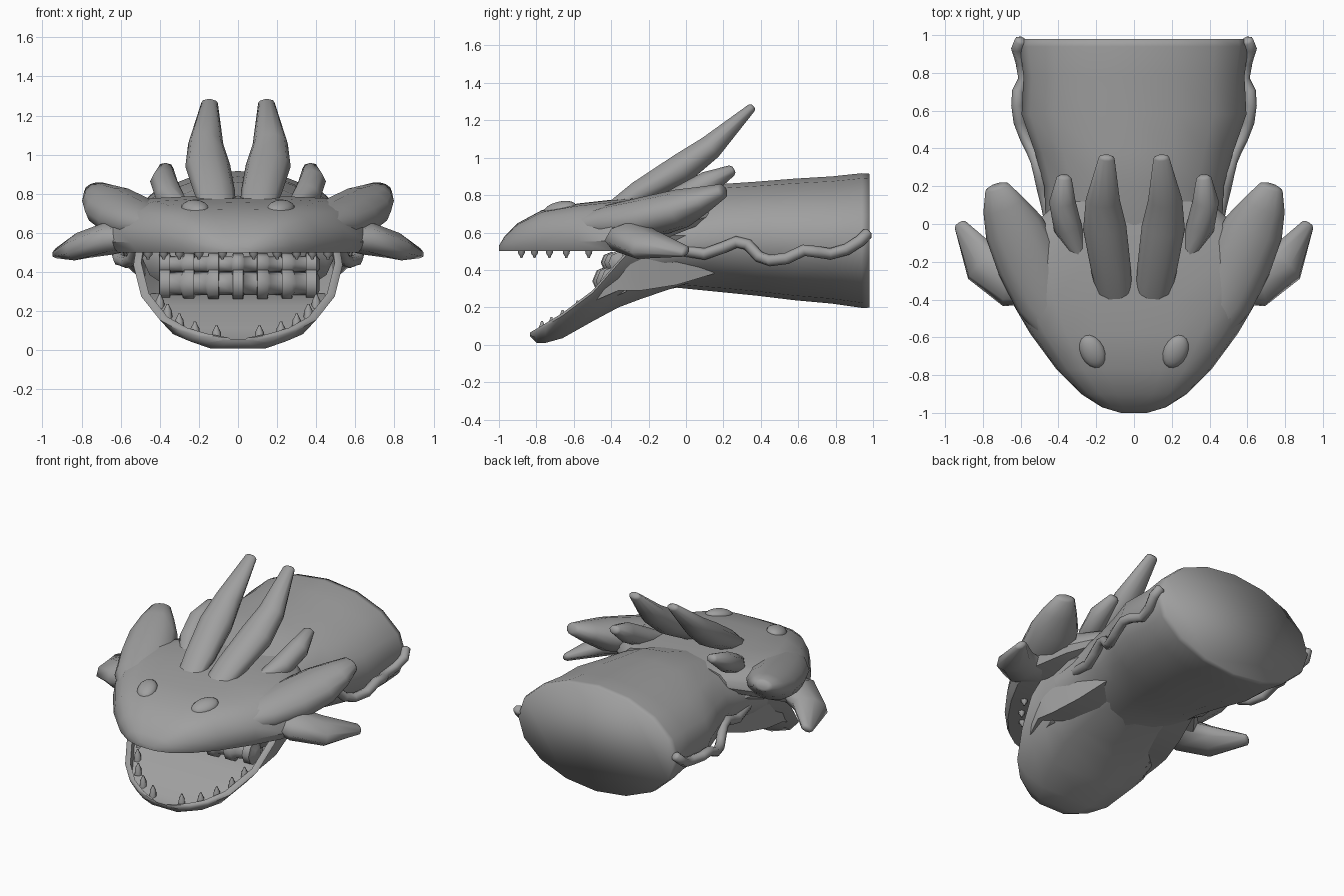
import bpy, bmesh, math
from mathutils import Vector

cube = bpy.data.objects.get("Cube")
if cube:
    bpy.data.objects.remove(cube, do_unlink=True)

grey = bpy.data.materials.new("stone_grey")
grey.use_nodes = True
GREY = (0.35, 0.35, 0.35, 1)
grey.diffuse_color = GREY
grey.node_tree.nodes["Principled BSDF"].inputs["Base Color"].default_value = GREY


def finish(name, bm, angle=40):
    bmesh.ops.recalc_face_normals(bm, faces=bm.faces)
    mesh = bpy.data.meshes.new(name)
    bm.to_mesh(mesh)
    bm.free()
    mesh.materials.append(grey)
    obj = bpy.data.objects.new(name, mesh)
    bpy.context.collection.objects.link(obj)
    bpy.ops.object.select_all(action='DESELECT')
    obj.select_set(True)
    bpy.context.view_layer.objects.active = obj
    bpy.ops.object.shade_smooth_by_angle(angle=math.radians(angle))
    return obj


def loft(name, rings, angle=40):
    """Skin a list of equal rings of points and cap both ends."""
    bm = bmesh.new()
    loops = [[bm.verts.new(p) for p in ring] for ring in rings]
    n = len(loops[0])
    for a, b in zip(loops, loops[1:]):
        for i in range(n):
            j = (i + 1) % n
            bm.faces.new((a[i], a[j], b[j], b[i]))
    bm.faces.new(loops[0])
    bm.faces.new(loops[-1])
    return finish(name, bm, angle)


def horn(name, stations, side, sign=1, sides=8):
    """Limb with a rounded tip: stations are (centre, half width, half thickness)."""
    pts = [Vector(c) for c, _, _ in stations]
    rings = []
    for k, (c, rw, rt) in enumerate(stations):
        tangent = (pts[min(k + 1, len(pts) - 1)] - pts[max(k - 1, 0)]).normalized()
        u = Vector(side)
        u = (u - tangent * u.dot(tangent)).normalized()
        v = tangent.cross(u)
        steps = [(0, 1)]
        if k == len(stations) - 1:
            steps.append((.012, .6))
        for ahead, scale in steps:
            ring = []
            for i in range(sides):
                a = 2 * math.pi * i / sides
                p = (pts[k] + tangent * ahead
                     + (u * rw * math.cos(a) + v * rt * math.sin(a)) * scale)
                ring.append((p.x * sign, p.y, p.z))
            rings.append(ring)
    return loft(name, rings, 70)


# Upper head: (y, half width, top z, lip z)
head = [(-1.0, .07, .53, .5), (-.97, .17, .58, .5), (-.9, .28, .65, .5),
        (-.77, .41, .72, .5), (-.58, .55, .755, .5), (-.4, .655, .775, .5),
        (-.2, .69, .79, .53), (-.03, .56, .79, .6), (.12, .4, .79, .66)]
profile = [(0, 1), (.35, .99), (.65, .95), (.86, .8), (.97, .5), (1, .2),
           (.94, 0), (.5, 0)]
profile += [(0, 0)] + [(-x, z) for x, z in reversed(profile[1:])]
loft("upper_head", [[(x * w, y, b + z * (t - b)) for x, z in profile]
                    for y, w, t, b in head])

# Neck: (y, half width, centre z, half height)
neck = [(-.34, .49, .47, .22), (-.2, .48, .51, .235), (-.05, .465, .54, .235),
        (.2, .475, .57, .29), (.38, .525, .567, .305), (.58, .595, .563, .325),
        (.78, .585, .56, .34), (.94, .605, .557, .36), (.98, .595, .556, .358)]
loft("neck", [[(w * math.cos(a), y, z + h * math.sin(a))
               for a in [math.pi * i / 8 for i in range(16)]]
              for y, w, z, h in neck], 180)

# Lower jaw with raised rim, its cheeks running up into the head:
# (y, half width, rim z, underside z)
jaw = [(-.835, .09, .065, .045), (-.8, .2, .085, .01), (-.75, .3, .115, .01),
       (-.66, .4, .17, .035), (-.5, .495, .29, .125), (-.36, .535, .45, .2),
       (-.24, .515, .58, .245), (-.05, .468, .6, .31), (.15, .41, .6, .37)]
rings = []
for y, w, t, b in jaw:
    floor = min(.29, max(t - .06, (t + b) / 2))
    floor = max(floor, b + .01)
    half = [(.48 * w, b), (.83 * w, b + .35 * (t - b)), (w, t - .015),
            (w - .01, t), (w - .04, t), (w - .055, floor)]
    ring = half + [(-x, z) for x, z in reversed(half)]
    rings.append([(x, y, z) for x, z in ring])
loft("lower_jaw", rings, 50)

# Throat rolls with raised ribs
for row, (z, r, y) in enumerate([(.34, .058, -.42), (.44, .04, -.4)]):
    stations = []
    for i in range(-3, 4):
        x = i * .125
        for dx, rr in ((-.03, r), (-.026, r * 1.4), (.026, r * 1.4), (.03, r)):
            stations.append(((x + dx, y + x * x * .3, z), rr, rr))
    horn(f"throat_roll_{row + 1}", stations, (0, 1, 0))


def tooth(name, x, y, z, height):
    direction = 1 if height > 0 else -1
    horn(name, [((x, y, z - .02 * direction), .025, .025),
                ((x, y, z + height * .5), .022, .02),
                ((x, y, z + height), .01, .01)], (1, 0, 0), sides=6)


for s, tag in ((1, "left"), (-1, "right")):
    # Swept-back lobe growing out of the rear corner of the head
    horn(tag + "_head_lobe", [((.36, -.6, .63), .1, .06), ((.47, -.4, .65), .16, .1),
                              ((.555, -.2, .68), .175, .115), ((.635, -.02, .73), .16, .105),
                              ((.69, .1, .78), .115, .07), ((.725, .195, .822), .065, .04)],
         (1, 0, 0), s, 12)
    # Cheek fin
    horn(tag + "_cheek_fin", [((.5, -.29, .59), .13, .07), ((.66, -.3, .572), .14, .085),
                              ((.8, -.21, .535), .12, .07), ((.92, -.005, .5), .04, .025)],
         (.3, 1, 0), s)
    # Crown spikes
    horn(tag + "_crown_spike", [((.1, -.4, .73), .09, .035), ((.12, -.25, .81), .105, .07),
                                ((.155, -.02, .945), .115, .085), ((.165, .13, 1.055), .09, .07),
                                ((.145, .35, 1.266), .042, .025)], (1, 0, 0), s, 10)
    horn(tag + "_small_spike", [((.29, -.16, .74), .04, .04), ((.35, -.02, .79), .075, .065),
                                ((.38, .12, .865), .07, .065), ((.37, .245, .932), .04, .03)],
         (1, 0, 0), s)

    # Eye
    bm = bmesh.new()
    bmesh.ops.create_uvsphere(bm, u_segments=16, v_segments=10, radius=1)
    bmesh.ops.scale(bm, vec=(.065, .095, .04), verts=bm.verts)
    eye = finish(tag + "_eye", bm, 180)
    eye.location = (.22 * s, -.675, .725)
    eye.rotation_euler = (.2, .2 * s, -.4 * s)

    # Wavy cord along the neck
    cord = [(.43, -.05, .51), (.46, .1, .485), (.485, .2, .52), (.5, .27, .55),
            (.515, .33, .535), (.54, .39, .47), (.57, .45, .45), (.605, .54, .462),
            (.617, .63, .505), (.613, .7, .497), (.58, .77, .485), (.595, .86, .51),
            (.618, .93, .555), (.6, .97, .595)]
    horn(tag + "_neck_cord", [(p, .033, .031) for p in cord], (1, 0, 0), s)

    # Teeth along both lips
    upper = [(.08, -.88), (.2, -.81), (.3, -.73), (.38, -.64), (.46, -.52)]
    for i, (x, y) in enumerate(upper):
        tooth(f"{tag}_upper_tooth_{i + 1}", x * s, y, .5, -.025)
    lower = [(.11, -.77, .07), (.22, -.72, .09), (.3, -.66, .13), (.36, -.58, .18), (.4, -.5, .23)]
    for i, (x, y, z) in enumerate(lower):
        tooth(f"{tag}_lower_tooth_{i + 1}", x * s, y, z, .045)
